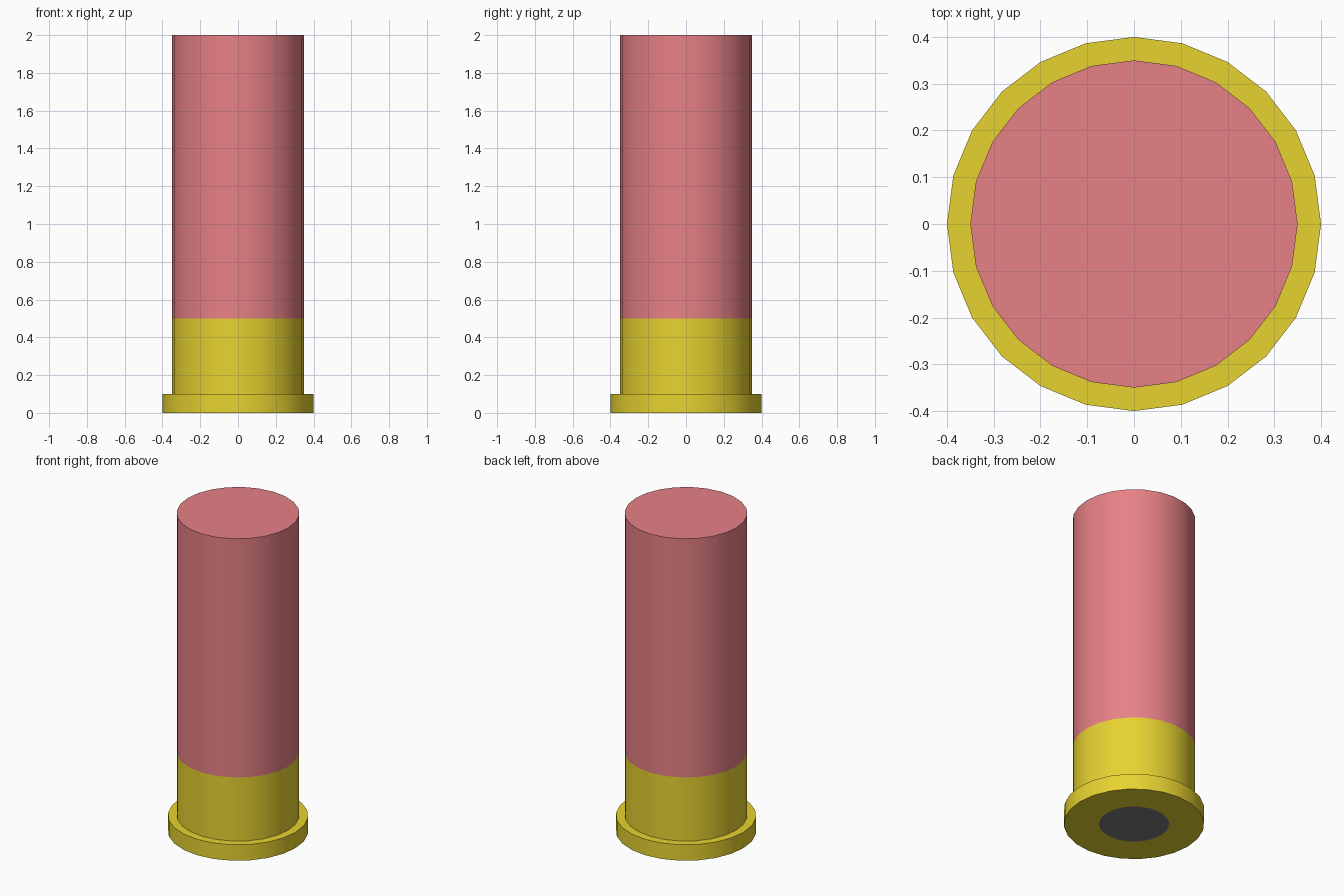
import bpy, bmesh, math

if "Cube" in bpy.data.objects:
    bpy.data.objects.remove(bpy.data.objects["Cube"])

SIDES = 24


def material(name, rgb):
    m = bpy.data.materials.new(name)
    m.diffuse_color = (*rgb, 1)
    m.use_nodes = True
    m.node_tree.nodes["Principled BSDF"].inputs["Base Color"].default_value = m.diffuse_color
    return m


def lathe(name, profile, mat):
    """Revolve (radius, z) points round z; profiles run bottom to top, outside."""
    bm = bmesh.new()
    verts = [bm.verts.new((r, 0, z)) for r, z in profile]
    edges = [bm.edges.new(pair) for pair in zip(verts, verts[1:])]
    bmesh.ops.spin(bm, geom=verts + edges, cent=(0, 0, 0), axis=(0, 0, 1),
                   angle=math.tau, steps=SIDES, use_duplicate=False)
    bmesh.ops.remove_doubles(bm, verts=bm.verts, dist=1e-4)
    bm.normal_update()
    # orient outward: lower faces down, all others up or away from the axis
    for f in bm.faces:
        c, n = f.calc_center_median(), f.normal
        if abs(n.z) > 0.5:
            wrong = (n.z > 0) == (c.z < 0.01)
        else:
            wrong = n.x * c.x + n.y * c.y < 0
        if wrong:
            f.normal_flip()
    mesh = bpy.data.meshes.new(name)
    bm.to_mesh(mesh)
    bm.free()
    mesh.materials.append(mat)
    obj = bpy.data.objects.new(name, mesh)
    bpy.context.collection.objects.link(obj)
    bpy.ops.object.select_all(action='DESELECT')
    obj.select_set(True)
    bpy.context.view_layer.objects.active = obj
    bpy.ops.object.shade_smooth_by_angle(angle=math.radians(30))
    return obj


# dark primer disc flush with the base
lathe("primer", [(0, 0), (0.2, 0)], material("dark_grey", (0.2, 0.2, 0.2)))

# brass head with its wider rim
lathe("brass_head", [(0.2, 0), (0.4, 0), (0.4, 0.1), (0.35, 0.1), (0.35, 0.5)],
      material("brass", (0.8, 0.65, 0.03)))

# plastic tube with closed flat top
lathe("hull", [(0.35, 0.5), (0.35, 2), (0, 2)],
      material("pink_plastic", (0.8, 0.22, 0.24)))
